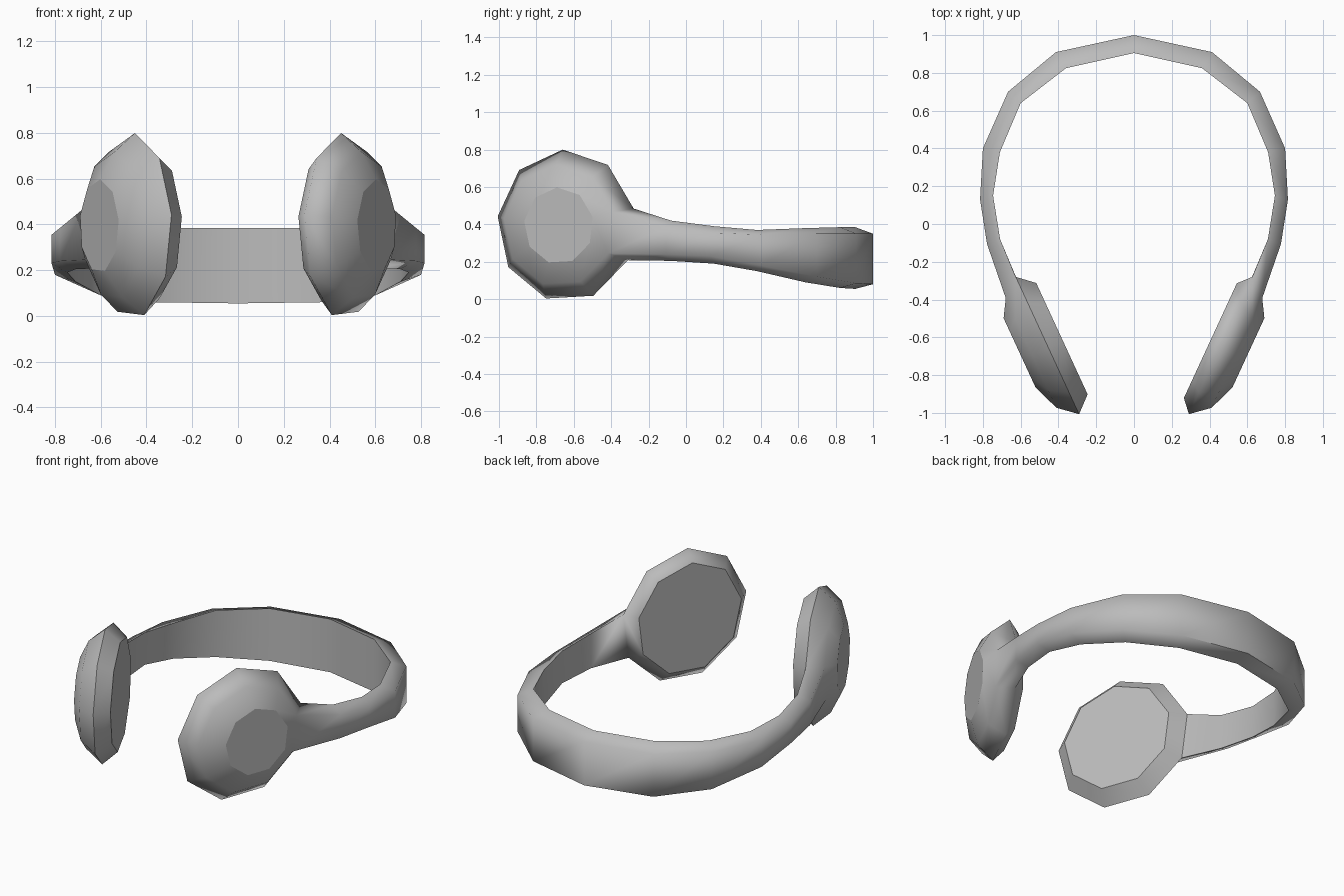
import bpy, bmesh, math
from mathutils import Vector

default = bpy.data.objects.get("Cube")
if default:
    bpy.data.objects.remove(default, do_unlink=True)

grey = bpy.data.materials.new("plain grey")
grey.use_nodes = True
COLOUR = (0.5, 0.5, 0.5, 1)
grey.diffuse_color = COLOUR
grey.node_tree.nodes["Principled BSDF"].inputs["Base Color"].default_value = COLOUR

SIDES = 9
CENTRE = Vector((0.46, -0.64, 0.393))
ALONG = Vector((0.42, 0.91, 0)).normalized()   # direction of the cup's width
OUT = Vector((ALONG.y, -ALONG.x, 0))           # direction the cup faces outward

bm = bmesh.new()
flat_faces = []


def ring(side, radius, height, shift=0):
    """One nine-sided ring of an ear cup, at a height along its axis."""
    verts = []
    for k in range(SIDES):
        a = math.radians(13 + 40 * k)
        p = CENTRE + ALONG * (radius * math.cos(a) + shift) + OUT * height
        p.z += radius * math.sin(a)
        verts.append(bm.verts.new((p.x * side, p.y, p.z)))
    return verts


def loft(a, b, skip_last=False):
    n = len(a)
    for i in range(n - 1 if skip_last else n):
        j = (i + 1) % n
        bm.faces.new((a[i], a[j], b[j], b[i]))


def ear_cup(side, pad_radius, pad_depth):
    """Domed cup, left open at the back where the band grows out of it."""
    pad = ring(side, pad_radius, -pad_depth)
    rim = ring(side, 0.407, 0)
    mid = ring(side, 0.325, 0.095)
    disc = ring(side, 0.205, 0.15, 0.025)
    loft(pad, rim)
    loft(rim, mid, skip_last=True)
    loft(mid, disc)
    flat_faces.extend([bm.faces.new(pad), bm.faces.new(disc)])
    return [mid[-1], mid[0], rim[0], rim[-1]], rim


# Ear cups
left_neck, left_rim = ear_cup(1, 0.34, 0.06)
right_neck, right_rim = ear_cup(-1, 0.33, 0.085)

# Band sections: outer x, y, low z, high z, then the same for the inner side
SECTIONS = [
    (0.778, -0.106, 0.24, 0.385, 0.709, -0.08, 0.205, 0.42),
    (0.815, 0.13, 0.23, 0.355, 0.746, 0.15, 0.19, 0.39),
    (0.80, 0.40, 0.18, 0.345, 0.71, 0.38, 0.15, 0.37),
    (0.667, 0.70, 0.12, 0.35, 0.60, 0.64, 0.09, 0.38),
    (0.413, 0.91, 0.085, 0.35, 0.36, 0.825, 0.06, 0.385),
    (0, 1, 0.08, 0.35, 0, 0.905, 0.055, 0.385),
]


def band_section(side, s):
    ox, oy, olow, ohigh, ix, iy, ilow, ihigh = s
    corners = ((ox, oy, olow), (ox, oy, ohigh), (ix, iy, ihigh), (ix, iy, ilow))
    return [bm.verts.new((x * side, y, z)) for x, y, z in corners]


# Band, running from one cup round the back to the other
path = [left_neck]
path += [band_section(1, s) for s in SECTIONS]
path += [band_section(-1, s) for s in reversed(SECTIONS[:-1])]
path.append(right_neck)
for a, b in zip(path, path[1:]):
    loft(a, b)

# Smooth shading with crisp inner edges and flat cup faces
bmesh.ops.recalc_face_normals(bm, faces=bm.faces[:])
for face in bm.faces:
    face.smooth = face not in flat_faces
soft, crisp = set(left_rim), set(right_rim)
for edge in bm.edges:
    ends = set(edge.verts)
    if ends <= crisp:
        edge.smooth = False
    elif not ends <= soft:
        edge.smooth = edge.calc_face_angle(0) < math.radians(75)

mesh = bpy.data.meshes.new("headphones")
bm.to_mesh(mesh)
bm.free()
mesh.materials.append(grey)
headphones = bpy.data.objects.new("headphones", mesh)
bpy.context.collection.objects.link(headphones)
